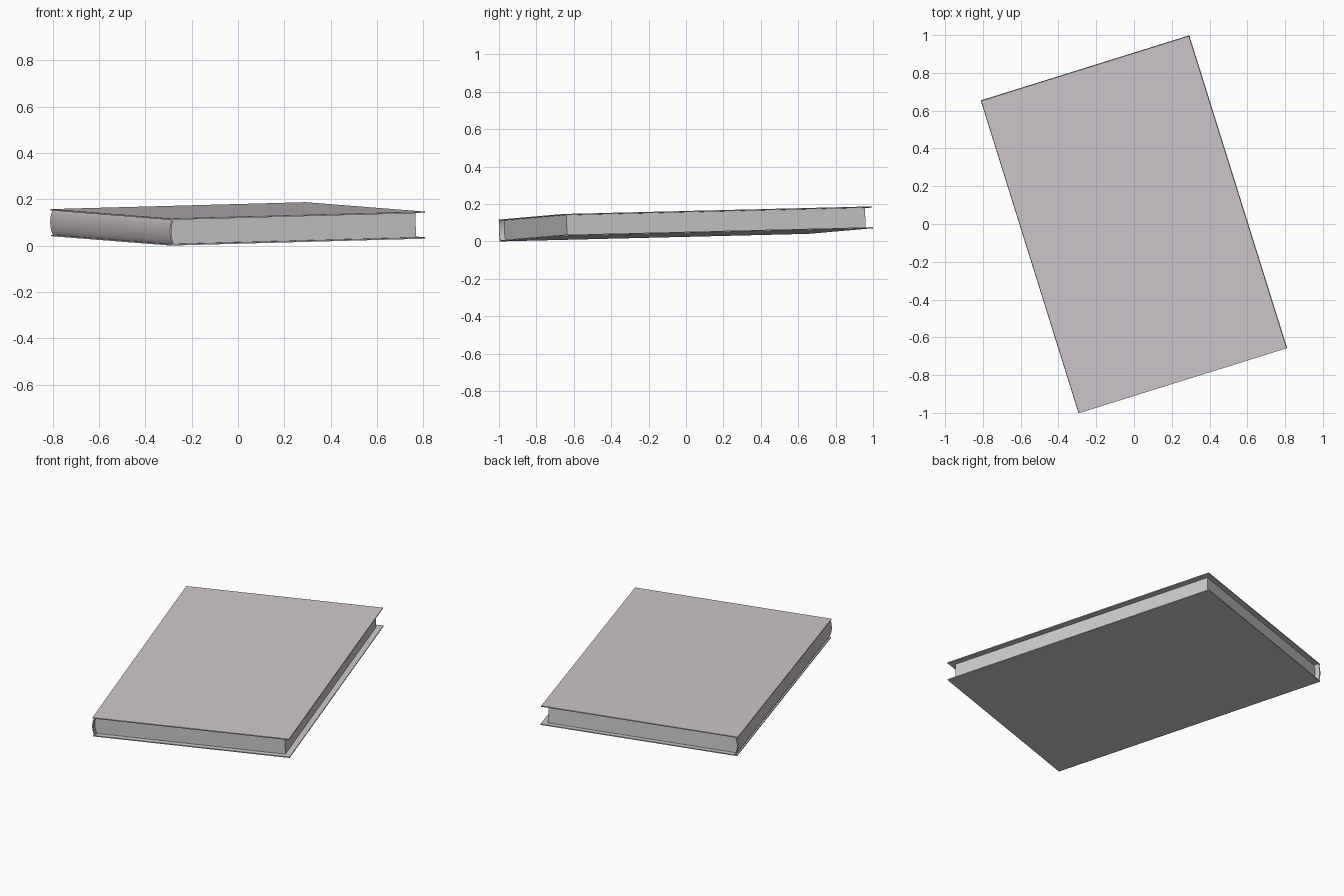
import bpy, bmesh, math
from mathutils import Matrix, Vector

if "Cube" in bpy.data.objects:
    bpy.data.objects.remove(bpy.data.objects["Cube"])

W, L, H = 1.156, 1.733, 0.117      # width, length, thickness of the closed book
T = 0.006                          # board thickness
BULGE = 0.012                      # roundness of the spine
FORE, END = 0.034, 0.03            # board overhang past the pages

# Tilted resting pose
u = Vector((1.105, 0.345, 0.030)).normalized()
n = Vector((-0.0177, -0.0301, 1.0))
n = (n - u * n.dot(u)).normalized()
v = n.cross(u)
pose = Matrix.Translation((0, 0, 0.0355)) @ Matrix((u, v, n)).transposed().to_4x4()

cloth = bpy.data.materials.new("cover_cloth")
cloth.diffuse_color = (0.62, 0.57, 0.61, 1)
cloth.use_nodes = True
cloth.node_tree.nodes["Principled BSDF"].inputs["Base Color"].default_value = cloth.diffuse_color


def arc(x_edge, bulge, z0, z1, count=12):
    """Shallow curve bowing towards -x, from z0 up to z1."""
    pts = []
    for i in range(count + 1):
        t = i / count
        pts.append((x_edge - bulge * math.sin(math.pi * t) ** 0.7 if 0 < t < 1 else x_edge,
                    z0 + (z1 - z0) * t))
    return pts


def extrude_profile(name, pts, length, material=None):
    """Sweep an x-z outline along the length of the book."""
    bm = bmesh.new()
    face = bm.faces.new([bm.verts.new((x, -length / 2, z)) for x, z in pts])
    out = bmesh.ops.extrude_face_region(bm, geom=[face])
    moved = [g for g in out["geom"] if isinstance(g, bmesh.types.BMVert)]
    bmesh.ops.translate(bm, verts=moved, vec=(0, length, 0))
    bmesh.ops.recalc_face_normals(bm, faces=bm.faces)
    mesh = bpy.data.meshes.new(name)
    bm.to_mesh(mesh)
    bm.free()
    obj = bpy.data.objects.new(name, mesh)
    bpy.context.collection.objects.link(obj)
    obj.matrix_world = pose
    if material:
        mesh.materials.append(material)
    bpy.ops.object.select_all(action='DESELECT')
    obj.select_set(True)
    bpy.context.view_layer.objects.active = obj
    bpy.ops.object.shade_smooth_by_angle(angle=math.radians(35))
    return obj


left, right = -W / 2, W / 2

# Front and back boards
for name, z in (("back_board", 0), ("front_board", H - T)):
    x0 = left + 0.003
    extrude_profile(name, [(x0, z), (right, z), (right, z + T), (x0, z + T)], L, cloth)

# Rounded spine shell
edge = left + BULGE
outer = arc(edge, BULGE, T, H - T)
inner = arc(edge + 0.006, BULGE, T, H - T)
extrude_profile("spine", outer + inner[::-1], L, cloth)

# Page block with a rounded back
back = arc(edge + 0.006, BULGE, T, H - T)
extrude_profile("pages", back + [(right - FORE, H - T), (right - FORE, T)], L - 2 * END)
